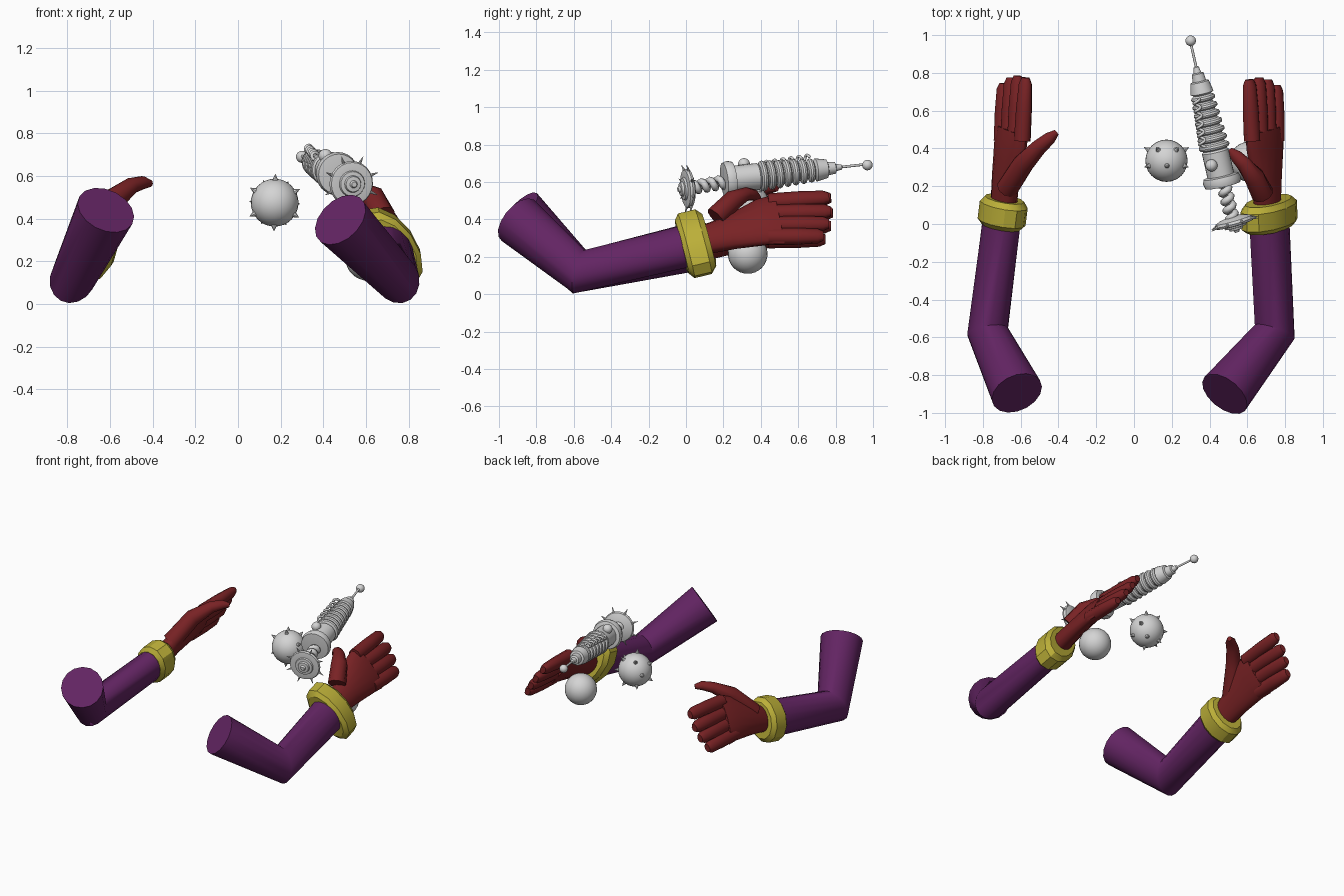
import bpy, bmesh, math
from mathutils import Vector as V

if bpy.data.objects.get("Cube"):
    bpy.data.objects.remove(bpy.data.objects["Cube"])


def material(name, rgb):
    m = bpy.data.materials.new(name)
    m.use_nodes = True
    m.diffuse_color = (*rgb, 1)
    m.node_tree.nodes["Principled BSDF"].inputs["Base Color"].default_value = (*rgb, 1)
    return m


PURPLE = material("purple sleeve", (.125, .018, .125))
RED = material("red glove", (.19, .016, .018))
YELLOW = material("yellow cuff", (.5, .43, .04))
GREY = material("pale grey metal", (.66, .66, .66))


def finish(name, bm, mat, angle=40):
    bmesh.ops.recalc_face_normals(bm, faces=bm.faces)
    mesh = bpy.data.meshes.new(name)
    bm.to_mesh(mesh)
    bm.free()
    mesh.materials.append(mat)
    ob = bpy.data.objects.new(name, mesh)
    bpy.context.collection.objects.link(ob)
    bpy.ops.object.select_all(action='DESELECT')
    ob.select_set(True)
    bpy.context.view_layer.objects.active = ob
    bpy.ops.object.shade_smooth_by_angle(angle=math.radians(angle))
    return ob


def loft(name, mat, points, radii, up=(0, 0, 1), sides=16, angle=40):
    """Skin capped elliptical rings along a path; each radius is (along up, across)."""
    bm = bmesh.new()
    pts = [V(p) for p in points]
    rings = []
    for i, p in enumerate(pts):
        t = V((0, 0, 0))
        if i:
            t += (p - pts[i - 1]).normalized()
        if i < len(pts) - 1:
            t += (pts[i + 1] - p).normalized()
        t.normalize()
        u = V(up) - t * V(up).dot(t)
        u.normalize()
        w = t.cross(u)
        a, b = radii[i] if isinstance(radii[i], tuple) else (radii[i],) * 2
        angles = [math.tau * k / sides for k in range(sides)]
        rings.append([bm.verts.new(p + u * a * math.cos(s) + w * b * math.sin(s)) for s in angles])
    for r, q in zip(rings, rings[1:]):
        for k in range(sides):
            n = (k + 1) % sides
            bm.faces.new((r[k], r[n], q[n], q[k]))
    bm.faces.new(rings[0])
    bm.faces.new(rings[-1])
    return finish(name, bm, mat, angle)


def lathe(name, start, axis, profile, sides=24):
    """Turned part: profile is (distance along axis, radius)."""
    loft(name, GREY, [V(start) + axis * t for t, r in profile], [r for t, r in profile], sides=sides)


def ball(name, centre, r):
    bm = bmesh.new()
    bmesh.ops.create_uvsphere(bm, u_segments=24, v_segments=16, radius=r)
    bmesh.ops.translate(bm, verts=bm.verts, vec=V(centre))
    finish(name, bm, GREY)


def spike(name, base, direction, length, r):
    d = V(direction).normalized()
    up = (0, 0, 1) if abs(d.z) < .9 else (1, 0, 0)
    loft(name, GREY, [base, V(base) + d * length], [r, .001], up, 8)


def coil(name, a, b, radius, wire, turns):
    """Helical wire between two points."""
    a, b = V(a), V(b)
    d = (b - a).normalized()
    u = d.cross(V((0, 0, 1))).normalized()
    w = d.cross(u)
    n = turns * 12
    pts = []
    for i in range(n + 1):
        s = math.tau * i / 12
        pts.append(a.lerp(b, i / n) + (u * math.cos(s) + w * math.sin(s)) * radius)
    loft(name, GREY, pts, [wire] * len(pts), d, 8, 60)


def arm(side, up, shoulder, elbow, wrist, cuff, palm, tip, thumb):
    up = V(up).normalized()
    # Sleeve with a mitred elbow
    loft(side + "_sleeve", PURPLE, [shoulder, elbow, wrist], [.14, (.125, .105), (.125, .095)], up)
    # Bevelled cuff around the wrist
    c, axis = V(wrist), (V(wrist) - V(elbow)).normalized()
    a, b = cuff
    steps = [(-.075, .82), (-.05, 1), (.045, 1), (.075, .82)]
    loft(side + "_cuff", YELLOW, [c + axis * t for t, s in steps],
         [(a * s, b * s) for t, s in steps], up, 12, 30)
    # Palm
    knuckles = V(palm[-1])
    loft(side + "_palm", RED, palm,
         [(.085, .065), (.105, .06), (.15, .058), (.165, .045)], up, 16, 60)
    # Fingers, with the index slightly apart
    for i, finger in enumerate(("little", "ring", "middle", "index")):
        off = up * (i - 1.5) * .082
        end = V(tip) + off * (1.06 if i == 3 else .98) + V((0, (-.03, 0, .01, 0)[i], 0))
        start = knuckles + off * .92 - V((0, .06, 0))
        loft(f"{side}_{finger}_finger", RED,
             [start, start.lerp(end, .5), start.lerp(end, .9), end],
             [(.046, .045), (.047, .042), (.042, .034), (.028, .02)], up, 10, 60)
    # Thumb
    loft(side + "_thumb", RED, thumb,
         [.06, .056, (.036, .042), (.03, .034), .016], up, 10, 60)


arm("right", (.47, 0, .88), (-.62, -.895, .44), (-.775, -.57, .12), (-.695, .06, .245),
    (.155, .12),
    [(-.69, .1, .26), (-.68, .24, .31), (-.655, .41, .375), (-.645, .5, .39)],
    (-.635, .775, .40),
    [(-.67, .19, .34), (-.585, .32, .49), (-.5, .41, .555), (-.445, .455, .57), (-.41, .485, .565)])
arm("left", (-.57, 0, .82), (.48, -.9, .395), (.745, -.57, .12), (.715, .05, .27),
    (.205, .115),
    [(.705, .1, .29), (.705, .24, .33), (.695, .41, .385), (.69, .5, .4)],
    (.685, .765, .41),
    [(.68, .16, .41), (.635, .25, .5), (.58, .32, .535), (.54, .36, .53), (.51, .39, .51)])

# Ray gun body: flange, barrel, cooling ribs, nozzle and rod
axis = V((-.17, .75, .085)).normalized()
rear = V((.472, .2, .608))
profile = [(0, .05), (.005, .095), (.03, .102), (.055, .095), (.06, .072), (.19, .072)]
for i in range(7):
    t, r = .2 + i * .044, .083 - i * .003
    profile += [(t, r - .02), (t + .008, r - .004), (t + .018, r), (t + .028, r - .004), (t + .036, r - .02)]
profile += [(.51, .062), (.57, .05), (.575, .036), (.615, .032), (.62, .02), (.65, .014), (.655, .007), (.78, .007)]
lathe("gun_body", rear, axis, profile)
ball("gun_tip_ball", (.3, .97, .69), .028)
ball("gun_top_knob", (.41, .31, .695), .032)
coil("gun_side_coil", (.365, .4, .69), (.33, .66, .73), .016, .008, 6)

# Twisted neck and spiked dial behind the gun
coil("gun_neck_coil", (.475, .21, .6), (.52, .03, .57), .022, .02, 4)
face = V((.27, -.95, -.08)).normalized()
hub = V((.53, .012, .565))
lathe("rear_dial", hub, face,
      [(-.03, .03), (-.02, .075), (-.01, .1), (.004, .106), (.016, .1), (.019, .08),
       (.0195, .062), (.03, .058), (.032, .04), (.044, .036), (.046, .018), (.058, .012)])
across = face.cross(V((0, 0, 1))).normalized()
rise = across.cross(face)
for k in range(8):
    s = math.tau * (k + .5) / 8
    out = across * math.cos(s) + rise * math.sin(s)
    spike(f"dial_spike_{k}", hub + out * .095, out + face * .3, .045, .01)

# Spiked ball floating beside the gun, and smooth ball in the palm
centre = V((.172, .335, .475))
ball("spiked_ball", centre, .112)
for k in range(6):
    s = math.tau * k / 6 + .5
    for j, y in enumerate((-.25, .6)):
        out = V((math.cos(s + j * .5), y, math.sin(s + j * .5))).normalized()
        spike(f"ball_spike_{j}_{k}", centre + out * .104, out, .034, .017)
ball("palm_ball", (.61, .33, .215), .106)
